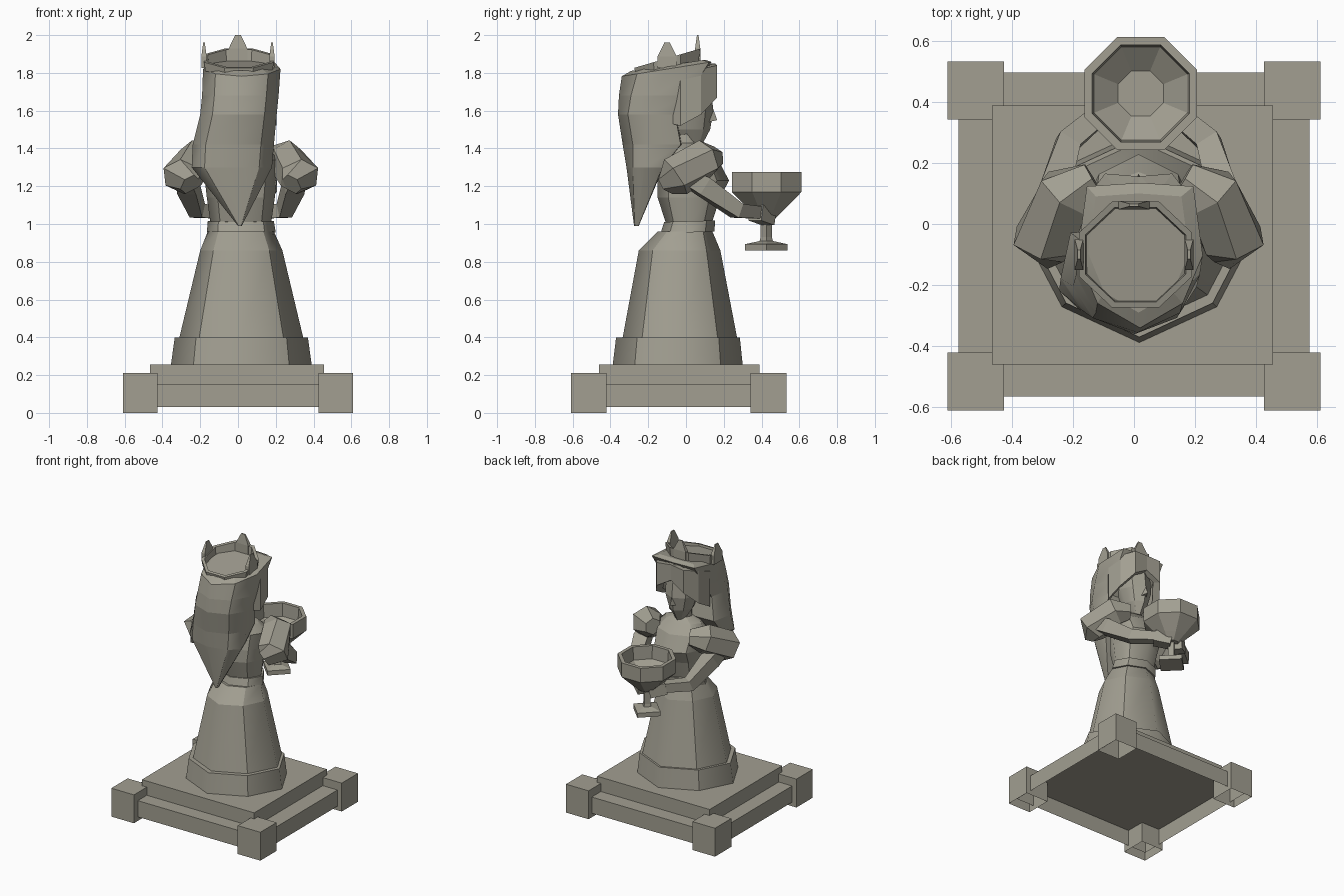
import bpy, bmesh, math
from mathutils import Vector

if "Cube" in bpy.data.objects:
    bpy.data.objects.remove(bpy.data.objects["Cube"])

CX = 0.015  # centre line of the figure
stone = bpy.data.materials.new("warm grey stone")
stone.diffuse_color = (0.36, 0.345, 0.285, 1)
stone.use_nodes = True
stone.node_tree.nodes["Principled BSDF"].inputs["Base Color"].default_value = stone.diffuse_color


def finish(bm, name, soft=()):
    """Soft holds vertex-index pairs of edges shaded smooth; all others stay sharp."""
    bmesh.ops.recalc_face_normals(bm, faces=bm.faces)
    for f in bm.faces:
        f.smooth = bool(soft)
    for e in bm.edges:
        e.smooth = frozenset(v.index for v in e.verts) in soft
    me = bpy.data.meshes.new(name)
    bm.to_mesh(me)
    bm.free()
    me.materials.append(stone)
    ob = bpy.data.objects.new(name, me)
    bpy.context.collection.objects.link(ob)
    return ob


def skin(name, rings, soft_cols=(), caps=(True, True)):
    """Bridge a list of equal point rings."""
    bm = bmesh.new()
    vs = [[bm.verts.new(p) for p in r] for r in rings]
    bm.verts.index_update()
    n = len(rings[0])
    soft = set()
    for a, b in zip(vs, vs[1:]):
        for i in range(n):
            j = (i + 1) % n
            bm.faces.new((a[i], a[j], b[j], b[i]))
            if i in soft_cols:
                soft.add(frozenset((a[i].index, b[i].index)))
    if caps[0]:
        bm.faces.new(vs[0][::-1])
    if caps[1]:
        bm.faces.new(vs[-1])
    return finish(bm, name, soft)


def body(name, rows, soft=(0, 2, 4, 6), far=(0.68, 0.66)):
    """Eight-sided loft; row = z, x0, x1, y0, y1, tilt (rise per unit y)."""
    rings = []
    for z, x0, x1, y0, y1, tilt in rows:
        cx, w, cy, d = (x0 + x1) / 2, (x1 - x0) / 2, (y0 + y1) / 2, (y1 - y0) / 2
        fx, fy = far
        unit = [(0, -1), (.68, -.66), (1, 0), (fx, fy), (0, 1), (-fx, fy), (-1, 0), (-.68, -.66)]
        rings.append([(cx + u * w, cy + v * d, z + tilt * v * d) for u, v in unit])
    return skin(name, rings, soft)


def box(name, x0, x1, y0, y1, z0, z1):
    """Box without a bottom face."""
    r = [(x0, y0), (x1, y0), (x1, y1), (x0, y1)]
    skin(name, [[(x, y, z) for x, y in r] for z in (z0, z1)], caps=(False, True))


def tube(name, path, n=6, flat=1.0):
    """Path of (point, radius)."""
    pts = [Vector(p) for p, _ in path]
    rings = []
    for i, (_, r) in enumerate(path):
        t = (pts[min(i + 1, len(pts) - 1)] - pts[max(i - 1, 0)]).normalized()
        side = t.cross(Vector((0, 0, 1))).normalized()
        up = side.cross(t)
        ang = [2 * math.pi * (k + .5) / n for k in range(n)]
        rings.append([pts[i] + side * math.cos(a) * r * flat + up * math.sin(a) * r for a in ang])
    return skin(name, rings)


def lathe(name, prof, n, phase, cx, cy):
    ang = [2 * math.pi * (k + phase) / n for k in range(n)]
    return skin(name, [[(cx + r * math.cos(a), cy + r * math.sin(a), z) for a in ang] for r, z in prof])


# Stepped plinth with corner blocks
box("plinth_lower", -.575, .575, -.565, .495, .03, .15)
box("plinth_upper", -.465, .455, -.46, .388, .15, .255)
for x in (-.61, .425):
    for y in (-.61, .342):
        box("corner_block", x, x + .185, y, y + .19, 0, .21)

# Gown
body("gown_hem", [(.255, -.355, .39, -.388, .3, 0), (.4, -.335, .37, -.37, .285, 0)])
body("gown_skirt", [(.4, -.31, .345, -.335, .27, 0), (.86, -.2, .235, -.25, .182, 0),
                    (.96, -.16, .19, -.15, .14, 0)])
body("belt", [(.955, -.165, .2, -.135, .15, .04), (1.015, -.16, .19, -.115, .155, .03)])
body("torso", [(1.0, -.145, .175, -.105, .135, 0), (1.14, -.165, .195, -.15, .18, 0),
               (1.23, -.175, .205, -.15, .228, 0), (1.34, -.185, .215, -.12, .17, 0),
               (1.4, -.13, .16, -.08, .1, 0), (1.43, -.05, .08, -.05, .06, 0),
               (1.52, -.045, .075, -.05, .06, 0)])

# Arms reaching forward to the goblet
for s, side in ((-1, "left"), (1, "right")):
    def P(x, y, z):
        return (CX + s * x, y, z)
    tube("sleeve_" + side, [(P(.15, .15, 1.35), .06), (P(.235, .1, 1.345), .105),
                            (P(.31, -.055, 1.25), .11), (P(.27, -.1, 1.21), .06)])
    tube("forearm_" + side, [(P(.3, .0, 1.25), .06), (P(.28, .09, 1.2), .072),
                             (P(.23, .27, 1.07), .055), (P(.09, .39, 1.06), .045)], n=4)
    tube("hand_" + side, [(P(.11, .37, 1.06), .06), (P(.02, .44, 1.035), .06)], n=4)

# Goblet: eight-sided bowl, four-sided stem and foot
lathe("goblet_bowl", [(.05, 1.03), (.1, 1.075), (.2, 1.17), (.2, 1.275), (.172, 1.275),
                      (.165, 1.18), (.08, 1.12)], 8, .5, .022, .427)
lathe("goblet_stem_foot", [(.112, .86), (.112, .893), (.035, .91), (.03, .93), (.03, 1.06)],
      4, 0, .022, .425)

# Head
body("head", [(1.41, -.015, .045, .0, .08, 0), (1.5, -.07, .1, -.08, .128, 0),
              (1.6, -.105, .135, -.1, .145, 0), (1.78, -.11, .14, -.12, .125, 0)], soft=(0, 2, 6))
skin("nose", [[(CX - .022, .12, 1.54), (CX + .022, .12, 1.54), (CX, .165, 1.55)],
              [(CX - .008, .12, 1.62), (CX + .008, .12, 1.62), (CX, .14, 1.62)]])

# Long hair falling to a point behind
body("hair", [(.99, .0, .02, -.275, -.25, 0), (1.3, -.245, .18, -.315, -.12, 0),
              (1.42, -.24, .19, -.335, -.02, 0), (1.58, -.2, .205, -.36, -.05, 0),
              (1.68, -.19, .215, -.355, .02, 0), (1.82, -.185, .225, -.34, .135, .16),
              (1.84, -.15, .18, -.29, .1, .15)], soft=(0, 2, 6), far=(.85, .95))
# Parted fringe
for s, side in ((-1, "left"), (1, "right")):
    rings = []
    for x, y, top, bot in ((-.01, .155, 1.85, 1.74), (.11, .165, 1.84, 1.67),
                           (.175, .08, 1.82, 1.58), (.19, -.03, 1.78, 1.52)):
        X = CX + s * x
        rings.append([(X, y, top), (X, y, bot), (X - s * .03, y - .04, bot + .01),
                      (X - s * .03, y - .04, top)])
    skin("fringe_" + side, rings)

# Crown: tilted eight-sided band with three peaks
rings = []
for r, up in ((.192, 0), (.2, 1), (.178, 1), (.172, 0), (.192, 0)):
    ring = []
    for k in range(8):
        a = math.pi * (k + .5) / 4
        x, y = r * math.cos(a), r * math.sin(a) * .94
        t = (y + .18) / .36
        ring.append((CX - .01 + x, y - .1, 1.79 + .06 * t + up * (.035 + .045 * t)))
    rings.append(ring)
skin("crown_band", rings, caps=(False, False))
for x, y, z, wx, wy, h in ((.0, .062, 1.91, .05, .014, .09), (-.18, -.1, 1.87, .014, .05, .09),
                           (.18, -.1, 1.87, .014, .05, .09)):
    skin("crown_peak", [[(x + a * wx * f, y + b * wy * f, z + h * q)
                         for a, b in ((-1, -1), (1, -1), (1, 1), (-1, 1))]
                        for f, q in ((1, -.5), (1, .2), (.3, 1))])
